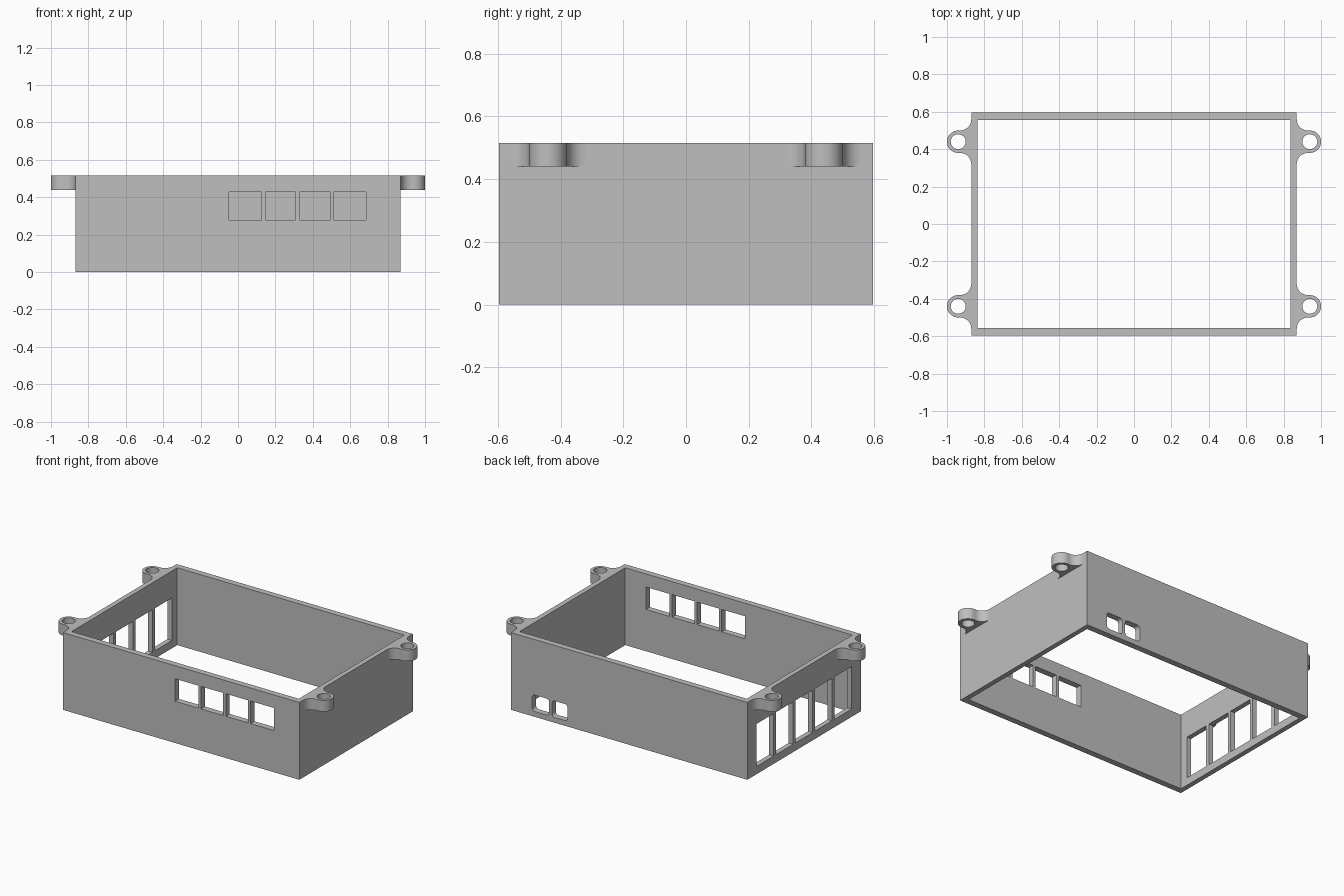
import bpy, bmesh, math

cube = bpy.data.objects.get("Cube")
if cube:
    bpy.data.objects.remove(cube)

grey = bpy.data.materials.new("plain grey")
grey.use_nodes = True
colour = (0.52, 0.52, 0.52, 1)
grey.diffuse_color = colour
grey.node_tree.nodes["Principled BSDF"].inputs["Base Color"].default_value = colour

# Overall sizes
HX, HY, H = 0.87, 0.597, 0.515      # outer half width, half depth, height
TX, TY = 0.033, 0.041               # wall thicknesses
parts = []


def arc(cx, cy, r, a0, a1, n=12):
    """Points along an arc, angles in degrees."""
    angles = [math.radians(a0 + (a1 - a0) * i / n) for i in range(n + 1)]
    return [(cx + r * math.cos(a), cy + r * math.sin(a)) for a in angles]


def rect(u0, u1, v0, v1):
    return [(u0, v0), (u1, v0), (u1, v1), (u0, v1)]


def round_rect(u0, u1, v0, v1, r):
    corners = [(u1 - r, v1 - r), (u0 + r, v1 - r), (u0 + r, v0 + r), (u1 - r, v0 + r)]
    return [p for i, (u, v) in enumerate(corners)
            for p in arc(u, v, r, i * 90, i * 90 + 90, 5)]


def plate(name, loops, w0, w1, place):
    """Flat plate from an outline followed by hole loops, thick from w0 to w1."""
    bm = bmesh.new()
    edges = []
    for loop in loops:
        vs = [bm.verts.new(place(u, v, w0)) for u, v in loop]
        edges += [bm.edges.new((vs[i - 1], vs[i])) for i in range(len(vs))]
    bmesh.ops.triangle_fill(bm, edges=edges, use_beauty=True)
    new = bmesh.ops.extrude_face_region(bm, geom=bm.faces[:])["geom"]
    offset = [b - a for a, b in zip(place(0, 0, w0), place(0, 0, w1))]
    bmesh.ops.translate(bm, vec=offset,
                        verts=[g for g in new if isinstance(g, bmesh.types.BMVert)])
    bmesh.ops.recalc_face_normals(bm, faces=bm.faces[:])
    mesh = bpy.data.meshes.new(name)
    bm.to_mesh(mesh)
    bm.free()
    mesh.materials.append(grey)
    ob = bpy.data.objects.new(name, mesh)
    bpy.context.collection.objects.link(ob)
    parts.append(ob)


def facing_y(u, v, w):
    return (u, w, v)


def facing_x(u, v, w):
    return (w, u, v)


# Front wall with a row of four windows
windows = [(-0.047, 0.126), (0.146, 0.308), (0.328, 0.492), (0.511, 0.684)]
long_wall = rect(-HX, HX, 0, H)
plate("front_wall", [long_wall] + [rect(a, b, 0.278, 0.428) for a, b in windows],
      -HY, -HY + TY, facing_y)

# Back wall with two small rounded ports
ports = [(0.455, 0.57), (0.59, 0.715)]
plate("back_wall", [long_wall] + [round_rect(a, b, 0.035, 0.145, 0.02) for a, b in ports],
      HY - TY, HY, facing_y)

# Side walls: one solid, one with five tall windows
short_wall = rect(-HY + TY, HY - TY, 0, H)
plate("left_wall", [short_wall], HX - TX, HX, facing_x)
pitch, width = 0.205, 0.18
vents = [rect(c - width / 2, c + width / 2, 0.052, 0.335)
         for c in (pitch * i for i in range(-2, 3))]
plate("right_wall", [short_wall] + vents, -HX, -HX + TX, facing_x)

# Four screw ears: round lug blended into the wall by concave fillets
EX, EY, R, F, SPREAD = 0.94, 0.44, 0.06, 0.06, 0.12
t = math.degrees(math.atan2(SPREAD, EX - HX - F))
outline = ([(HX - 0.01, EY - SPREAD)]
           + arc(HX + F, EY - SPREAD, F, 180, t)
           + arc(EX, EY, R, t - 180, 180 - t, 28)[1:-1]
           + arc(HX + F, EY + SPREAD, F, -t, -180)
           + [(HX - 0.01, EY + SPREAD)])
hole = arc(EX, EY, 0.04, 0, 360, 32)[:-1]
for sx, side in ((1, "left"), (-1, "right")):
    for sy, end in ((-1, "front"), (1, "back")):
        plate(f"{end}_{side}_screw_ear", [outline, hole], 0.44, H,
              lambda u, v, w: (sx * u, sy * v, w))

# Smooth the curved edges, keep the corners sharp
bpy.ops.object.select_all(action='DESELECT')
for ob in parts:
    ob.select_set(True)
bpy.context.view_layer.objects.active = parts[0]
bpy.ops.object.shade_smooth_by_angle()
